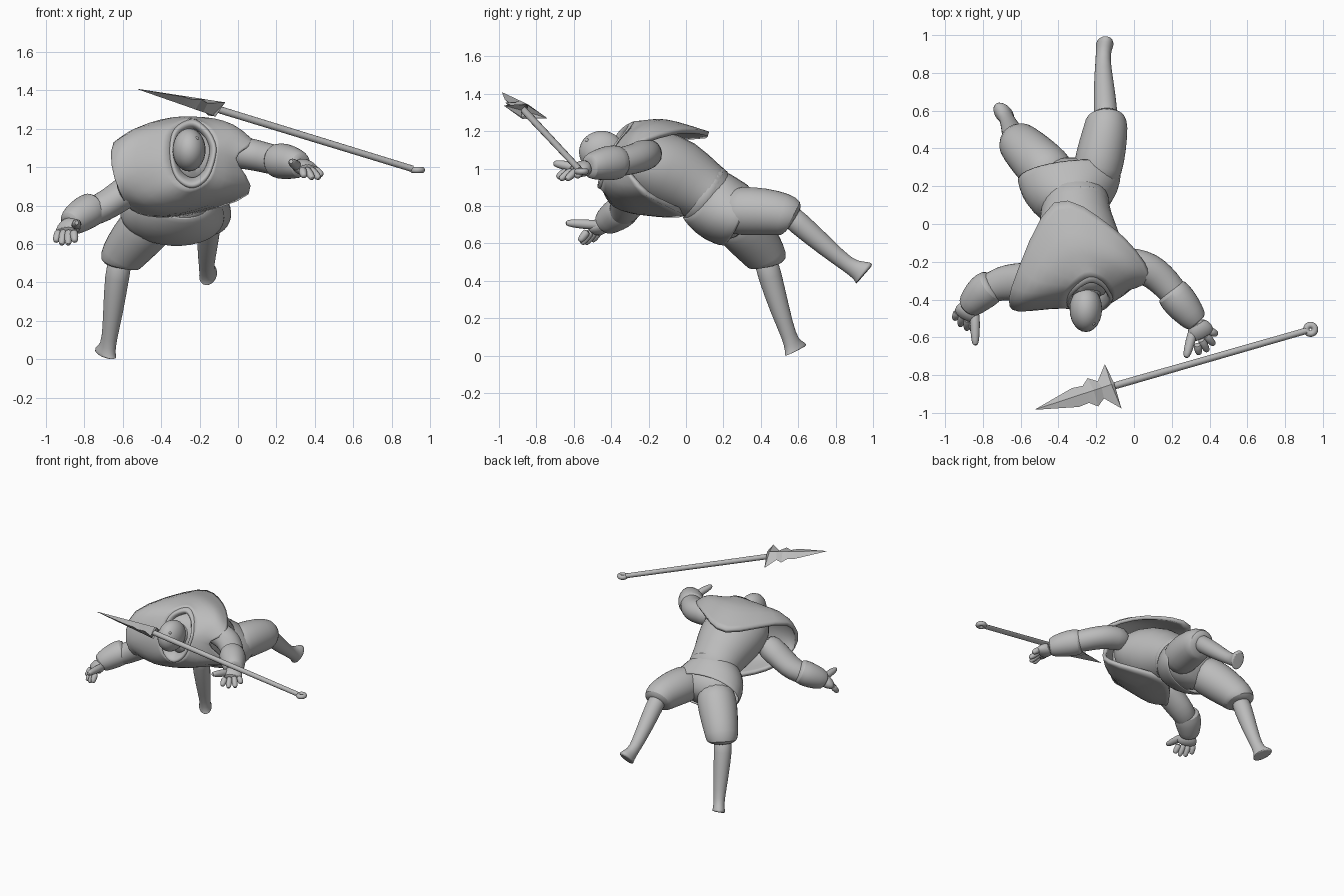
import bpy
import bmesh
import math
from mathutils import Vector

default_cube = bpy.data.objects.get("Cube")
if default_cube:
    bpy.data.objects.remove(default_cube, do_unlink=True)

# One plain clay colour for everything
clay = bpy.data.materials.new("clay_grey")
clay.use_nodes = True
clay_colour = (0.5, 0.5, 0.5, 1)
clay.diffuse_color = clay_colour
for node in clay.node_tree.nodes:
    if node.type == 'BSDF_PRINCIPLED':
        node.inputs["Base Color"].default_value = clay_colour


def finish(name, bm, levels=0, thickness=0, angle=50):
    """Turn a bmesh into a shaded object with optional modifiers."""
    bmesh.ops.recalc_face_normals(bm, faces=bm.faces[:])
    mesh = bpy.data.meshes.new(name)
    bm.to_mesh(mesh)
    bm.free()
    mesh.materials.append(clay)
    obj = bpy.data.objects.new(name, mesh)
    bpy.context.collection.objects.link(obj)
    bpy.ops.object.select_all(action='DESELECT')
    obj.select_set(True)
    bpy.context.view_layer.objects.active = obj
    bpy.ops.object.shade_smooth_by_angle(angle=math.radians(angle))
    if thickness:
        solid = obj.modifiers.new("thickness", 'SOLIDIFY')
        solid.thickness = thickness
        solid.offset = 0
    if levels:
        sub = obj.modifiers.new("smooth", 'SUBSURF')
        sub.levels = sub.render_levels = levels


def spline(points, closed, steps=4):
    """Smooth curve through every point."""
    count = len(points)

    def pick(i):
        return Vector(points[i % count if closed else min(max(i, 0), count - 1)])
    result = []
    for i in range(count if closed else count - 1):
        start, end = pick(i), pick(i + 1)
        pull, push = (end - pick(i - 1)) / 2, (pick(i + 2) - start) / 2
        for k in range(steps):
            t = k / steps
            ease = t * t * (3 - 2 * t)
            result.append(start.lerp(end, ease) + pull * t * (1 - t) ** 2
                          - push * t * t * (1 - t))
    return result if closed else result + [pick(count - 1)]


def bridge(bm, rings, capped):
    """Skin a series of closed rings."""
    loops = [[bm.verts.new(point) for point in ring] for ring in rings]
    for lower, upper in zip(loops, loops[1:]):
        for i in range(len(lower)):
            j = (i + 1) % len(lower)
            bm.faces.new((lower[i], lower[j], upper[j], upper[i]))
    if capped:
        bm.faces.new(loops[0])
        bm.faces.new(loops[-1])


def tube(name, stations, up=(0, 0, 1), sides=16, capped=True, levels=1, thickness=0):
    """Elliptical limb; a station is x, y, z, radius across, radius along up."""
    centres = [Vector(s[:3]) for s in stations]
    rings = []
    for i, station in enumerate(stations):
        ahead = centres[min(i + 1, len(centres) - 1)]
        tangent = (ahead - centres[max(i - 1, 0)]).normalized()
        tall = Vector(up)
        tall = (tall - tangent * tall.dot(tangent)).normalized()
        wide = tangent.cross(tall)
        across, along = station[3], station[-1]
        turns = [math.tau * k / sides for k in range(sides)]
        rings.append([centres[i] + wide * across * math.cos(turn)
                      + tall * along * math.sin(turn) for turn in turns])
    bm = bmesh.new()
    bridge(bm, rings, capped)
    finish(name, bm, levels, thickness)


def ellipsoid(name, centre, size):
    bm = bmesh.new()
    bmesh.ops.create_uvsphere(bm, u_segments=24, v_segments=16, radius=1)
    bmesh.ops.scale(bm, vec=size, verts=bm.verts)
    bmesh.ops.translate(bm, vec=centre, verts=bm.verts)
    finish(name, bm)


# Torso, waist sash and skirt along the leaning spine
spine_up = (0, .53, .85)
tube("torso", [(-.32, .2, .82, .2, .16), (-.31, .1, .875, .172, .16),
               (-.305, -.03, .96, .218, .21), (-.285, -.2, 1.02, .26, .21),
               (-.27, -.33, 1.06, .22, .15), (-.26, -.39, 1.08, .1, .1)], spine_up)
tube("sash", [(-.305, .06, .89, .16, .145), (-.305, .075, .88, .183, .172),
              (-.31, .11, .86, .188, .18), (-.315, .125, .85, .165, .15)], spine_up)
tube("skirt", [(-.31, .085, .865, .178, .162), (-.325, .135, .825, .23, .178),
               (-.335, .19, .78, .265, .183), (-.345, .27, .745, .278, .175)],
     spine_up, capped=False, thickness=.015)
tube("pelvis", [(-.32, .13, .83, .18, .15), (-.33, .22, .76, .235, .165),
                (-.33, .29, .71, .2, .12), (-.33, .32, .69, .09, .06)], spine_up)

# Trousers, bare shins and flared feet
left_sole, right_sole = (.2, .67, .74), (-.09, .11, .05)
tube("left_trouser", [(-.22, .2, .77, .12), (-.19, .3, .775, .135), (-.165, .42, .77, .13),
                      (-.145, .53, .755, .117), (-.15, .565, .735, .108),
                      (-.15, .58, .725, .06)], left_sole)
tube("left_shin", [(-.15, .53, .77, .065), (-.15, .6, .71, .064), (-.16, .75, .58, .054),
                   (-.165, .87, .48, .039), (-.16, .925, .455, .042, .055),
                   (-.155, .95, .44, .048, .073), (-.155, .955, .435, .047, .072)], left_sole)
tube("right_trouser", [(-.4, .22, .77, .13), (-.46, .28, .71, .145), (-.54, .36, .62, .135),
                       (-.605, .425, .535, .118), (-.615, .435, .495, .112),
                       (-.617, .437, .48, .06)], right_sole)
tube("right_shin", [(-.61, .42, .53, .066), (-.63, .445, .44, .066), (-.65, .5, .25, .054),
                    (-.672, .555, .09, .038), (-.684, .575, .05, .042, .058),
                    (-.69, .585, .031, .047, .077), (-.69, .587, .026, .046, .075)], right_sole)

# Poncho: neck, shoulder and hem rings, notched where the left arm comes out
neck = [(-.24, -.28, 1.24), (-.17, -.3, 1.2), (-.13, -.35, 1.14), (-.12, -.39, 1.07),
        (-.16, -.43, .95), (-.24, -.45, .9), (-.32, -.44, .95), (-.35, -.41, 1.07),
        (-.33, -.34, 1.19)]
shoulder = [(-.35, -.12, 1.245), (-.12, -.17, 1.24), (-.015, -.27, 1.18), (-.065, -.36, 1.06),
            (-.07, -.35, .89), (-.3, -.3, .785), (-.49, -.4, .825), (-.585, -.45, .98),
            (-.54, -.36, 1.17)]
hem = [(-.42, .11, 1.175), (-.12, -.02, 1.2), (.075, -.255, 1.13), (-.015, -.33, 1.045),
       (.05, -.21, .87), (-.28, -.01, .76), (-.52, -.24, .77), (-.625, -.44, .89),
       (-.64, -.33, 1.12)]
rings = [spline(ring, True) for ring in (neck, shoulder, hem)]
columns = [spline(column, False) for column in zip(*rings)]
bm = bmesh.new()
bridge(bm, list(zip(*columns)), False)
finish("poncho", bm, thickness=.026, angle=180)

# Hood rim, throat, head and eyes
rim_centre = sum(rings[0], Vector()) / len(rings[0])
bm = bmesh.new()
bridge(bm, [[rim_centre + (p - rim_centre) * grow + Vector((0, shift, 0)) for p in rings[0]]
            for grow, shift in ((1.06, .01), (1, -.03), (.86, -.015), (.75, .04))], False)
finish("hood_rim", bm, 1, .012, 180)
tube("throat", [(-.25, -.3, 1.05, .1, .12), (-.25, -.42, 1.06, .07, .09)])
ellipsoid("head", (-.255, -.45, 1.09), (.086, .122, .112))
for side, x in (("left", -.215), ("right", -.285)):
    ellipsoid(side + "_eye", (x, -.527, 1.15), (.01, .01, .01))


def hand(side, wrist, knuckles, spread, tips, thumb):
    """Flat palm, four fingers spaced along spread, and a thumb."""
    wrist, knuckles = Vector(wrist), Vector(knuckles)
    spread = Vector(spread).normalized()
    middle = wrist.lerp(knuckles, .55)
    tube(side + "_palm", [(*wrist, .046, .05), (*middle, .044, .074),
                          (*knuckles, .03, .07)], spread)
    starts = [knuckles + spread * .017 * offset for offset in (-3, -1, 1, 3)]
    starts.append(wrist.lerp(knuckles, .3) - spread * .04)
    names = ("index_finger", "middle_finger", "ring_finger", "little_finger", "thumb")
    for name, start, tip in zip(names, starts, tips + [thumb]):
        tip = Vector(tip)
        start = start + (start - tip) * .2
        thick = .028 if name == "thumb" else .023
        tube(side + "_" + name, [(*start, thick), (*start.lerp(tip, .5), thick),
                                 (*start.lerp(tip, .88), thick * .8),
                                 (*tip, thick * .4)], spread, 10)


# Arms with wide forearm cuffs
tube("left_arm", [(-.1, -.2, 1.08, .08), (0, -.215, 1.08, .092, .086),
                  (.08, -.24, 1.065, .092, .084), (.14, -.285, 1.05, .086, .08),
                  (.2, -.35, 1.035, .08), (.25, -.42, 1.03, .07)])
tube("left_cuff", [(.187, -.345, 1.035, .07), (.197, -.355, 1.035, .093),
                   (.245, -.415, 1.03, .097), (.295, -.475, 1.02, .082),
                   (.33, -.52, 1.01, .068), (.335, -.525, 1.01, .04)])
hand("left", (.325, -.515, 1.01), (.37, -.605, .985), (.09, .1, 0),
     [(.345, -.69, .95), (.39, -.675, .94), (.425, -.64, .94), (.44, -.585, .955)],
     (.275, -.71, 1.03))
tube("right_arm", [(-.45, -.29, .96, .1), (-.58, -.305, .875, .102, .085),
                   (-.67, -.31, .81, .1, .08), (-.74, -.325, .775, .086, .078),
                   (-.82, -.38, .74, .065)])
tube("right_cuff", [(-.74, -.315, .795, .065), (-.75, -.322, .79, .094, .09),
                    (-.8, -.36, .76, .098, .092), (-.845, -.405, .73, .082),
                    (-.875, -.44, .705, .068), (-.88, -.445, .7, .04)])
hand("right", (-.865, -.43, .715), (-.895, -.5, .66), (-.09, .07, 0),
     [(-.85, -.57, .61), (-.885, -.56, .595), (-.92, -.54, .595), (-.95, -.505, .61)],
     (-.84, -.645, .71))

# Spear shaft with an eyelet at its butt
butt, blade_base = Vector((.93, -.56, .985)), Vector((-.115, -.86, 1.305))
tube("spear_shaft", [(*butt.lerp(blade_base, f), r) for f, r in
                     ((.02, .017), (.5, .018), (.97, .019), (1.1, .015))], levels=0)
bpy.ops.mesh.primitive_torus_add(location=(.935, -.558, .985), major_radius=.023,
                                 minor_radius=.017, major_segments=20, minor_segments=10)
eyelet = bpy.context.object
eyelet.name = "spear_eyelet"
eyelet.data.materials.append(clay)
bpy.ops.object.shade_smooth_by_angle(angle=math.radians(50))

# Flat faceted blade with two pairs of barbs
point_dir = (Vector((-.515, -.98, 1.405)) - blade_base).normalized()
barb_dir = Vector((.09, -.24, .07))
barb_dir = (barb_dir - point_dir * barb_dir.dot(point_dir)).normalized()
flat_dir = point_dir.cross(barb_dir)
outline = [(.01, .02), (-.005, .13), (.065, .05), (.11, .083),
           (.15, .05), (.21, .055), (.435, .002)]
bm = bmesh.new()
for side in (-1, 1):
    for face in (-1, 1):
        ridge, edge = [], []
        for along, half in outline:
            spine = blade_base + point_dir * along
            depth = .042 * (1 - along / .45)
            ridge.append(bm.verts.new(spine + flat_dir * face * depth))
            edge.append(bm.verts.new(spine + barb_dir * side * half))
        for i in range(len(outline) - 1):
            bm.faces.new((ridge[i], ridge[i + 1], edge[i + 1], edge[i]))
bmesh.ops.remove_doubles(bm, verts=bm.verts[:], dist=.0005)
finish("spear_blade", bm, angle=15)
